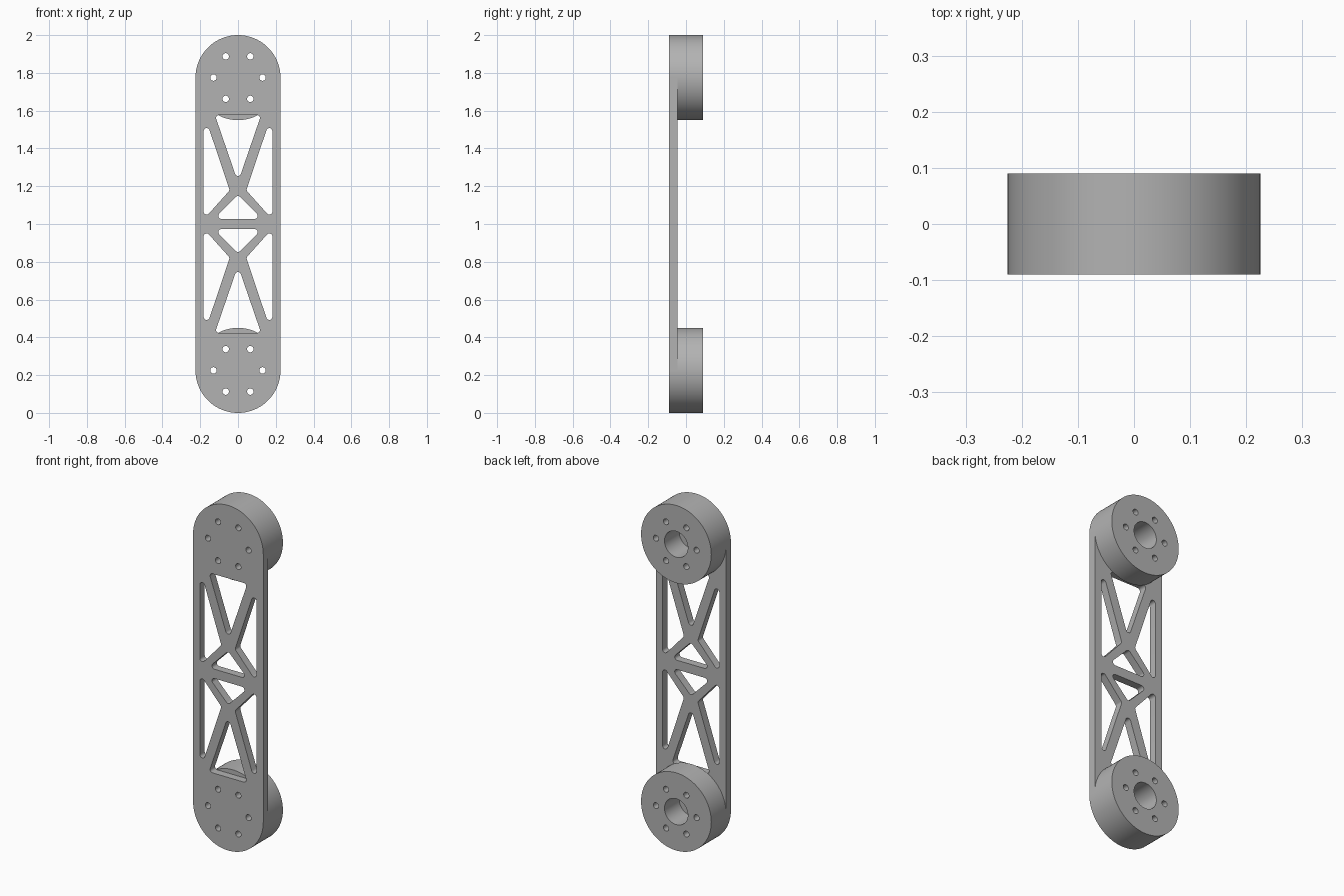
import bpy, bmesh
from math import pi, sin, cos, atan2

cube = bpy.data.objects.get("Cube")
if cube:
    bpy.data.objects.remove(cube)

HALF_W = 0.225           # half width of the arm, radius of the hubs
LOW, HIGH = 0.225, 1.775  # hub centre heights
FRONT, MID, BACK = -0.09, -0.045, 0.09

metal = bpy.data.materials.new("grey_metal")
grey = (0.45, 0.45, 0.45, 1)
metal.diffuse_color = grey
metal.use_nodes = True
metal.node_tree.nodes["Principled BSDF"].inputs["Base Color"].default_value = grey


def circle(x, z, r, n):
    return [(x + r * cos(2 * pi * i / n), z + r * sin(2 * pi * i / n)) for i in range(n)]


def rounded(centres, r, n):
    """Outline around circles of radius r at counter-clockwise centres."""
    pts = []
    for i, (x, z) in enumerate(centres):
        px, pz = centres[i - 1]
        nx, nz = centres[(i + 1) % len(centres)]
        start = atan2(z - pz, x - px) - pi / 2
        turn = (atan2(nz - z, nx - x) - pi / 2 - start) % (2 * pi)
        pts += [(x + r * cos(start + turn * k / n), z + r * sin(start + turn * k / n))
                for k in range(n + 1)]
    return pts


def screw_holes(z):
    return [circle(0.13 * cos(k * pi / 3), z + 0.13 * sin(k * pi / 3), 0.017, 24)
            for k in range(6)]


def extruded(name, outlines, y0, y1):
    """Fill the first outline, leave the others as holes, extrude from y0 to y1."""
    curve = bpy.data.curves.new(name, "CURVE")
    curve.dimensions = "2D"
    curve.fill_mode = "BOTH"
    curve.extrude = (y1 - y0) / 2
    for pts in outlines:
        spline = curve.splines.new("POLY")
        spline.points.add(len(pts) - 1)
        spline.use_cyclic_u = True
        for p, (x, z) in zip(spline.points, pts):
            p.co = (x, z, 0, 1)
    temp = bpy.data.objects.new(name + "_profile", curve)
    bpy.context.collection.objects.link(temp)
    graph = bpy.context.evaluated_depsgraph_get()
    mesh = bpy.data.meshes.new_from_object(temp.evaluated_get(graph))
    bpy.data.objects.remove(temp)
    mesh.name = name
    bm = bmesh.new()
    bm.from_mesh(mesh)
    bmesh.ops.remove_doubles(bm, verts=bm.verts, dist=0.0001)
    bmesh.ops.recalc_face_normals(bm, faces=bm.faces)
    bm.to_mesh(mesh)
    bm.free()
    mesh.materials.clear()
    mesh.materials.append(metal)
    obj = bpy.data.objects.new(name, mesh)
    obj.rotation_euler.x = pi / 2
    obj.location.y = (y0 + y1) / 2
    bpy.context.collection.objects.link(obj)
    bpy.ops.object.select_all(action="DESELECT")
    obj.select_set(True)
    bpy.context.view_layer.objects.active = obj
    bpy.ops.object.shade_smooth_by_angle(angle=pi / 6)
    return obj


def flip_x(pts):
    return [(-x, z) for x, z in pts]


def flip_z(pts):
    return [(x, 2 - z) for x, z in pts]


# Truss openings of the upper half, mirrored to the lower half
R = 0.016
large = rounded([(0, 1.27), (0.1, 1.561), (-0.1, 1.561)], R, 8)
small = rounded([(-0.088, 1.043), (0.088, 1.043), (0, 1.132)], R, 8)
side = rounded([(-0.166, 1.066), (-0.062, 1.182), (-0.166, 1.492)], R, 8)
upper = [large, small, side, flip_x(side)]
openings = upper + [flip_z(p) for p in upper]

# Front plate with rounded ends
plate = rounded([(0, LOW), (0, HIGH)], HALF_W, 64)
extruded("front_plate", [plate] + openings + screw_holes(LOW) + screw_holes(HIGH), FRONT, MID)

# Hubs behind each end, with a bore closed off by the plate
for name, z in (("lower_hub", LOW), ("upper_hub", HIGH)):
    extruded(name, [circle(0, z, HALF_W, 128), circle(0, z, 0.075, 64)] + screw_holes(z), MID, BACK)
